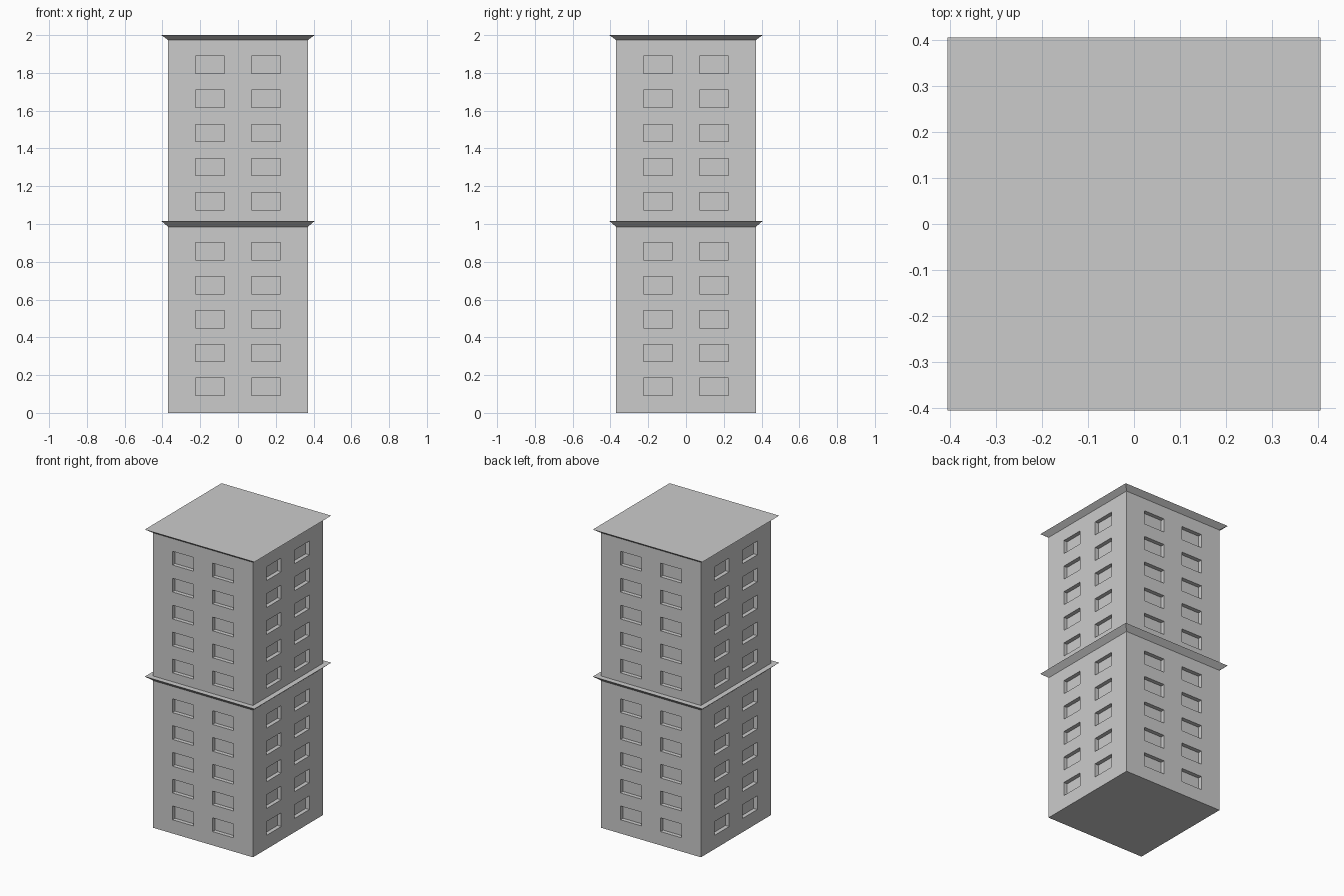
import bpy, bmesh, math
from mathutils import Matrix, Vector

if "Cube" in bpy.data.objects:
    bpy.data.objects.remove(bpy.data.objects["Cube"])

HALF = 0.37        # half width of the walls
EAVE = 0.406       # half width of the cornice top
DEPTH = 0.027      # window recess
WIN_X = [-0.226, -0.071, 0.071, 0.226]
WIN_H = 0.046      # half height of a window


def finish(name, bm):
    bmesh.ops.remove_doubles(bm, verts=bm.verts, dist=1e-5)
    bmesh.ops.recalc_face_normals(bm, faces=bm.faces)
    mesh = bpy.data.meshes.new(name)
    bm.to_mesh(mesh)
    bm.free()
    obj = bpy.data.objects.new(name, mesh)
    bpy.context.collection.objects.link(obj)
    return obj


def tower_block(name, z0, z1, first, pitch):
    """Four walls with two columns of five recessed windows, plus a floor."""
    bm = bmesh.new()
    xs = [-HALF] + WIN_X + [HALF]
    zs = [z0]
    for i in range(5):
        c = first + i * pitch
        zs += [c - WIN_H, c + WIN_H]
    zs.append(z1)
    for side in range(4):
        rot = Matrix.Rotation(side * math.pi / 2, 3, 'Z')
        grid = [[bm.verts.new(rot @ Vector((x, -HALF, z))) for x in xs] for z in zs]
        windows = []
        for r in range(len(zs) - 1):
            for c in range(len(xs) - 1):
                f = bm.faces.new((grid[r][c], grid[r][c + 1],
                                  grid[r + 1][c + 1], grid[r + 1][c]))
                if r % 2 and c % 2:
                    windows.append(f)
        # push the window panes into the wall
        panes = bmesh.ops.extrude_discrete_faces(bm, faces=windows)['faces']
        verts = list({v for f in panes for v in f.verts})
        bmesh.ops.translate(bm, verts=verts, vec=rot @ Vector((0, DEPTH, 0)))
    bmesh.ops.remove_doubles(bm, verts=bm.verts, dist=1e-5)
    # close the underside
    rim = [e for e in bm.edges if e.is_boundary
           and all(abs(v.co.z - z0) < 1e-4 for v in e.verts)]
    bmesh.ops.contextual_create(bm, geom=rim)
    return finish(name, bm)


def cornice(name, z0, z1):
    """Slab flaring outward from the wall to a flat top."""
    bm = bmesh.new()
    bmesh.ops.create_cone(bm, cap_ends=True, segments=4,
                          radius1=HALF * math.sqrt(2), radius2=EAVE * math.sqrt(2),
                          depth=z1 - z0)
    bmesh.ops.rotate(bm, verts=bm.verts, matrix=Matrix.Rotation(math.pi / 4, 3, 'Z'))
    # snap to an axis-aligned square whatever the cone's start angle
    for v in bm.verts:
        h = HALF if v.co.z < 0 else EAVE
        v.co.x = math.copysign(h, v.co.x)
        v.co.y = math.copysign(h, v.co.y)
    bmesh.ops.translate(bm, verts=bm.verts, vec=(0, 0, (z0 + z1) / 2))
    return finish(name, bm)


# lower and upper halves of the tower
tower_block("lower_walls", 0.0, 0.985, 0.138, 0.1793)
cornice("middle_cornice", 0.985, 1.016)
tower_block("upper_walls", 1.016, 1.974, 1.121, 0.1805)
cornice("roof_cornice", 1.974, 2.0)
